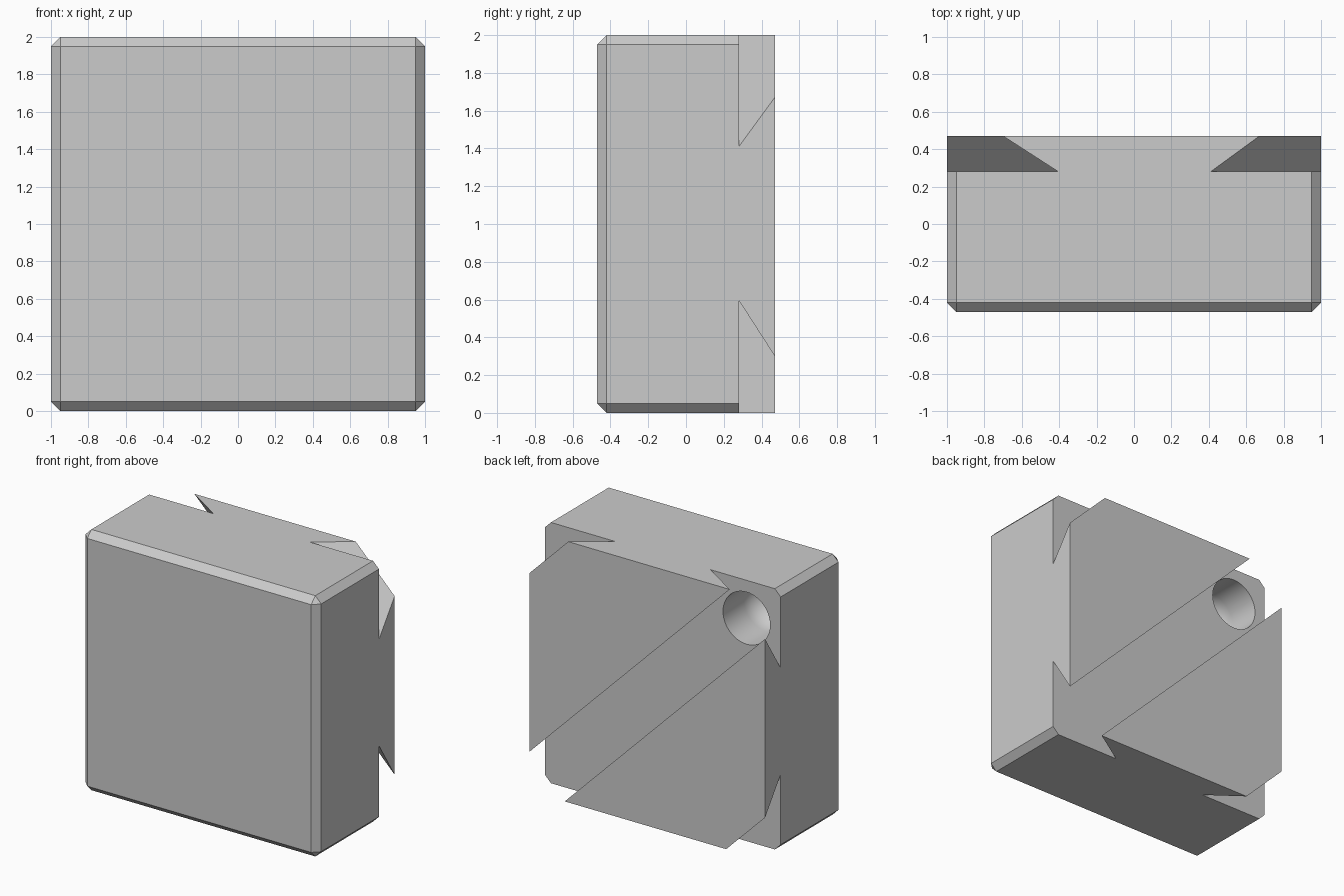
import bpy, bmesh, math
from mathutils import Vector

if "Cube" in bpy.data.objects:
    bpy.data.objects.remove(bpy.data.objects["Cube"])

BACK, FLOOR, CHAMFER = 0.47, 0.28, 0.05

grey = bpy.data.materials.new("light_grey")
grey.use_nodes = True
grey.diffuse_color = (0.6, 0.6, 0.6, 1)
grey.node_tree.nodes["Principled BSDF"].inputs["Base Color"].default_value = (0.6, 0.6, 0.6, 1)


def finish(name, bm):
    bmesh.ops.recalc_face_normals(bm, faces=bm.faces)
    mesh = bpy.data.meshes.new(name)
    bm.to_mesh(mesh)
    bm.free()
    mesh.materials.append(grey)
    ob = bpy.data.objects.new(name, mesh)
    bpy.context.collection.objects.link(ob)
    return ob


def diagonal_prism(name, profile):
    """Extrude a (offset, y) profile along the back's diagonal."""
    bm = bmesh.new()
    along = Vector((1, 0, -1))
    verts = [bm.verts.new(Vector((s / 2, y, 1 + s / 2)) - 2 * along) for s, y in profile]
    face = bm.faces.new(verts)
    ext = bmesh.ops.extrude_face_region(bm, geom=[face])
    moved = [v for v in ext["geom"] if isinstance(v, bmesh.types.BMVert)]
    bmesh.ops.translate(bm, verts=moved, vec=4 * along)
    return finish(name, bm)


# Block with chamfered front rim and corners
bm = bmesh.new()
bmesh.ops.create_cube(bm, size=2)
for v in bm.verts:
    v.co.y *= BACK
    v.co.z += 1
rim = [e for e in bm.edges if any(v.co.y < 0 for v in e.verts)]
bmesh.ops.bevel(bm, geom=rim, offset=CHAMFER, segments=1, affect='EDGES')
block = finish("dovetail_block", bm)

# Undercut diagonal groove and the two undercut corners
top = BACK + 0.1
cutters = [diagonal_prism("groove_cutter",
                          [(-0.145, top), (0.145, top), (0.595, FLOOR), (-0.595, FLOOR)])]
for side in (-1, 1):
    cutters.append(diagonal_prism("corner_cutter",
                   [(side * 1.807, top), (side * 2.5, top), (side * 2.5, FLOOR), (side * 1.41, FLOOR)]))

# Round-ended hole in the groove floor
R, STRAIGHT = 0.2, 0.25
hx, hz = -0.71, 1.71
profile = [(0, top), (R, top)]
for i in range(11):
    a = math.pi / 2 * i / 10
    profile.append((R * math.cos(a), FLOOR - STRAIGHT - R * math.sin(a)))
bm = bmesh.new()
verts = [bm.verts.new((hx + r, y, hz)) for r, y in profile]
edges = [bm.edges.new(pair) for pair in zip(verts, verts[1:])]
bmesh.ops.spin(bm, geom=verts + edges, cent=(hx, 0, hz), axis=(0, 1, 0),
               angle=2 * math.pi, steps=48)
bmesh.ops.remove_doubles(bm, verts=bm.verts, dist=0.0005)
cutters.append(finish("hole_cutter", bm))

# Carve the block, then discard the cutters
bpy.ops.object.select_all(action='DESELECT')
bpy.context.view_layer.objects.active = block
block.select_set(True)
for cutter in cutters:
    cutter.hide_render = True
    mod = block.modifiers.new("cut", 'BOOLEAN')
    mod.operation, mod.solver, mod.object = 'DIFFERENCE', 'EXACT', cutter
    bpy.ops.object.modifier_apply(modifier=mod.name)
    bpy.data.objects.remove(cutter)

bpy.ops.object.shade_smooth_by_angle(angle=math.radians(25))
